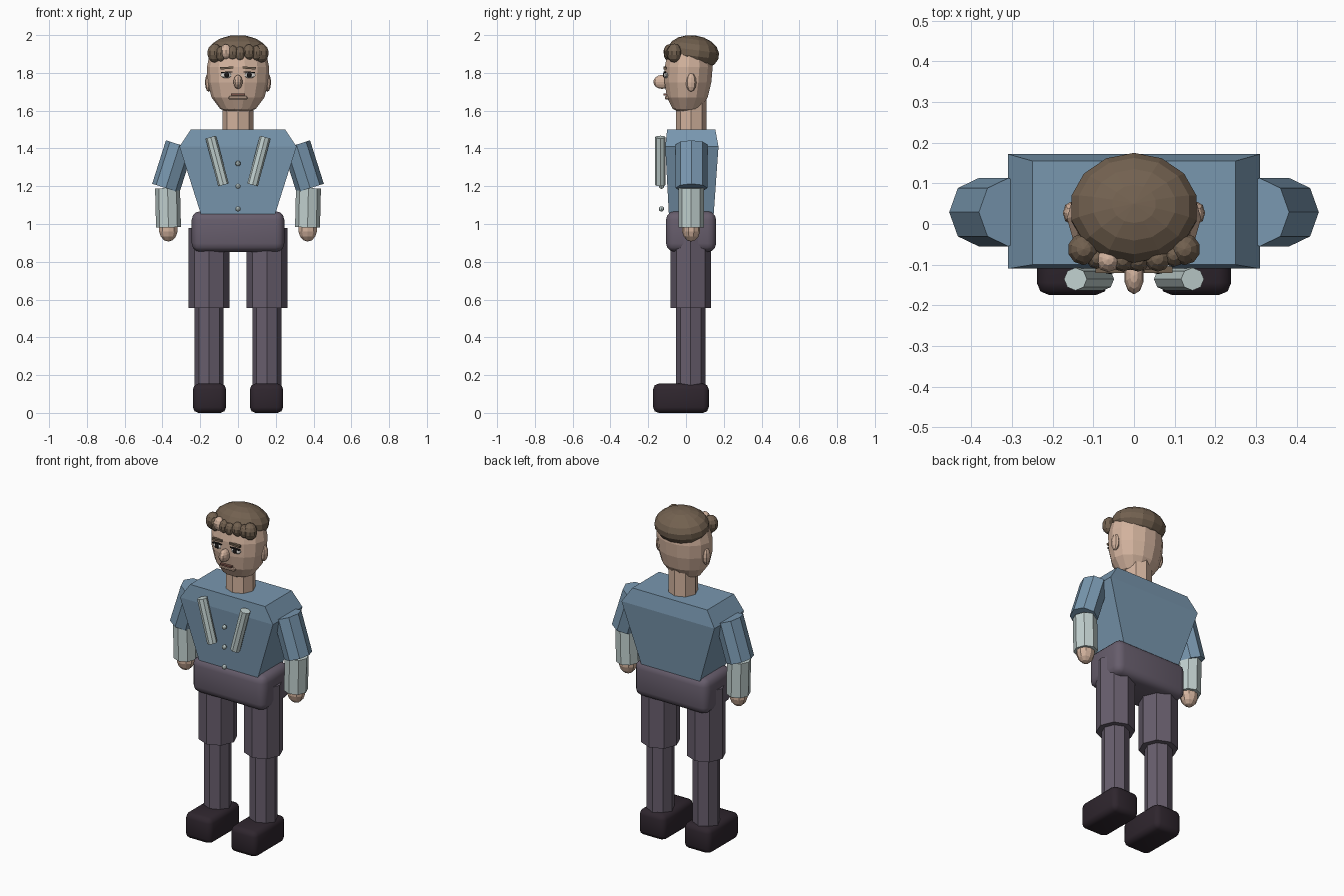
import bpy, bmesh, math
from mathutils import Vector, Matrix

if "Cube" in bpy.data.objects:
    bpy.data.objects.remove(bpy.data.objects["Cube"])


def material(name, rgb):
    m = bpy.data.materials.new(name)
    m.diffuse_color = (*rgb, 1)
    m.use_nodes = True
    m.node_tree.nodes["Principled BSDF"].inputs["Base Color"].default_value = m.diffuse_color
    return m


SHIRT = material("blue shirt", (0.19, 0.31, 0.43))
CUFF = material("pale cloth", (0.53, 0.63, 0.62))
PANTS = material("grey purple cloth", (0.135, 0.11, 0.15))
SHOE = material("dark leather", (0.028, 0.019, 0.027))
SKIN = material("skin", (0.65, 0.45, 0.34))
HAIR = material("brown hair", (0.17, 0.12, 0.08))
WHITE = material("eye white", (0.75, 0.72, 0.68))
DARK = material("dark pupil", (0.012, 0.01, 0.01))
LIP = material("lip brown", (0.2, 0.09, 0.07))


def finish(bm, name, mat, smooth=False):
    bmesh.ops.recalc_face_normals(bm, faces=bm.faces)
    me = bpy.data.meshes.new(name)
    bm.to_mesh(me)
    bm.free()
    me.materials.append(mat)
    for p in me.polygons:
        p.use_smooth = smooth
    ob = bpy.data.objects.new(name, me)
    bpy.context.collection.objects.link(ob)
    return ob


def tube(name, mat, a, b, rx, ry=None, n=8, turn=0.0):
    """Straight n-sided prism from point a to point b."""
    a, b = Vector(a), Vector(b)
    d = b - a
    bm = bmesh.new()
    bmesh.ops.create_cone(bm, cap_ends=True, segments=n, radius1=1, radius2=1, depth=d.length)
    tilt = Matrix.Rotation(math.atan2(d.x, d.z), 4, 'Y')
    size = Matrix.Diagonal((rx, ry or rx, 1, 1))
    bm.transform(Matrix.Translation((a + b) / 2) @ tilt @ size @ Matrix.Rotation(turn, 4, 'Z'))
    return finish(bm, name, mat)


def ball(name, mat, c, r, u=10, v=7, tilt=0.0):
    """Faceted ellipsoid."""
    bm = bmesh.new()
    bmesh.ops.create_uvsphere(bm, u_segments=u, v_segments=v, radius=1)
    bm.transform(Matrix.Translation(c) @ Matrix.Rotation(tilt, 4, 'X') @ Matrix.Diagonal((*r, 1)))
    return finish(bm, name, mat)


def box(name, mat, c, s, bevel=0.0, seg=1, roll=0.0):
    bm = bmesh.new()
    bmesh.ops.create_cube(bm, size=1)
    bm.transform(Matrix.Diagonal((*s, 1)))
    if bevel:
        bmesh.ops.bevel(bm, geom=bm.edges[:], offset=bevel, segments=seg, profile=0.5, affect='EDGES')
    bm.transform(Matrix.Translation(c) @ Matrix.Rotation(roll, 4, 'Y'))
    return finish(bm, name, mat, seg > 1)


def loft(name, mat, rings):
    """Closed skin over a list of equal-length point rings."""
    bm = bmesh.new()
    rows = [[bm.verts.new(p) for p in ring] for ring in rings]
    n = len(rows[0])
    for lo, hi in zip(rows, rows[1:]):
        for i in range(n):
            j = (i + 1) % n
            bm.faces.new((lo[i], lo[j], hi[j], hi[i]))
    bm.faces.new(rows[0])
    bm.faces.new(rows[-1])
    return finish(bm, name, mat)


# Torso: tapered block with sloped shoulders (z, half width, front, back)
loft("torso", SHIRT, [[(-w, f, z), (w, f, z), (w, b, z), (-w, b, z)] for z, w, f, b in
                      ((1.00, 0.18, -0.088, 0.143), (1.41, 0.31, -0.11, 0.172), (1.50, 0.25, -0.10, 0.155))])
# Pelvis: soft rounded block
box("pelvis", PANTS, (0, 0.027, 0.96), (0.49, 0.265, 0.215), 0.045, 3)

# Limbs, both sides
for s, side in ((-1, "left"), (1, "right")):
    tube(side + "_thigh", PANTS, (s * 0.153, 0.025, 0.555), (s * 0.153, 0.025, 0.98), 0.108)
    tube(side + "_shin", PANTS, (s * 0.153, 0.025, 0.13), (s * 0.153, 0.025, 0.58), 0.077)
    box(side + "_shoe", SHOE, (s * 0.151, -0.027, 0.0775), (0.176, 0.295, 0.155), 0.03, 2)
    tube(side + "_sleeve", SHIRT, (s * 0.382, 0.029, 1.19), (s * 0.309, 0.029, 1.42), 0.076, 0.084)
    tube(side + "_cuff", CUFF, (s * 0.368, 0.027, 0.982), (s * 0.373, 0.027, 1.19), 0.066, 0.068)
    ball(side + "_hand", SKIN, (s * 0.369, 0.027, 0.975), (0.053, 0.049, 0.068))
    # Lapel rolls in front of the chest
    tube(side + "_lapel", CUFF, (s * 0.077, -0.137, 1.207), (s * 0.144, -0.134, 1.46), 0.029, 0.028)

# Buttons
for i, z in enumerate((1.08, 1.20, 1.32)):
    ball(f"button_{i + 1}", CUFF, (0, -0.13, z), (0.014, 0.014, 0.014), 8, 6)

# Neck and head
tube("neck", SKIN, (0, 0.027, 1.48), (0, 0.027, 1.66), 0.081)
N = 14
head = []
for z, r, cy in ((1.592, 0.05, 0.0), (1.61, 0.095, 0.003), (1.67, 0.14, 0.007), (1.75, 0.161, 0.01),
                 (1.83, 0.165, 0.014), (1.90, 0.15, 0.018), (1.95, 0.09, 0.02)):
    head.append([(r * math.sin(2 * math.pi * (i + .5) / N), cy - 0.79 * r * math.cos(2 * math.pi * (i + .5) / N), z)
                 for i in range(N)])
loft("head", SKIN, head)

# Hair cap and fringe curls
ball("hair_cap", HAIR, (0, 0.038, 1.906), (0.16, 0.138, 0.093), 14, 9, -0.13)
for i, (x, y, z, r, mat) in enumerate((
        (-0.124, -0.062, 1.905, 0.040, HAIR), (-0.092, -0.085, 1.90, 0.026, HAIR),
        (-0.064, -0.087, 1.912, 0.032, SKIN), (-0.028, -0.088, 1.905, 0.030, HAIR),
        (0.010, -0.088, 1.900, 0.030, HAIR), (0.058, -0.085, 1.910, 0.033, HAIR),
        (0.098, -0.076, 1.905, 0.030, HAIR), (0.124, -0.062, 1.905, 0.040, HAIR))):
    ball(f"curl_{i + 1}", mat, (x, y, z), (r, r, max(0.04, r * 1.25)), 10, 7)

# Face
for s, side in ((-1, "left"), (1, "right")):
    ball(side + "_ear", SKIN, (s * 0.155, 0.027, 1.75), (0.02, 0.028, 0.05), 8, 6)
    ball(side + "_eye", WHITE, (s * 0.06, -0.106, 1.788), (0.034, 0.013, 0.016))
    ball(side + "_pupil", DARK, (s * 0.06, -0.116, 1.789), (0.014, 0.007, 0.014), 8, 6)
    box(side + "_upper_lid", DARK, (s * 0.06, -0.113, 1.804), (0.062, 0.014, 0.005), roll=s * 0.06)
    box(side + "_brow", HAIR, (s * 0.059, -0.112, 1.826), (0.07, 0.016, 0.012), roll=s * 0.06)
ball("nose", SKIN, (0, -0.127, 1.752), (0.025, 0.046, 0.037), 10, 8)
box("mouth", LIP, (0, -0.108, 1.686), (0.075, 0.024, 0.010))
box("lower_lip", SKIN, (0, -0.10, 1.668), (0.10, 0.024, 0.018), 0.005)
